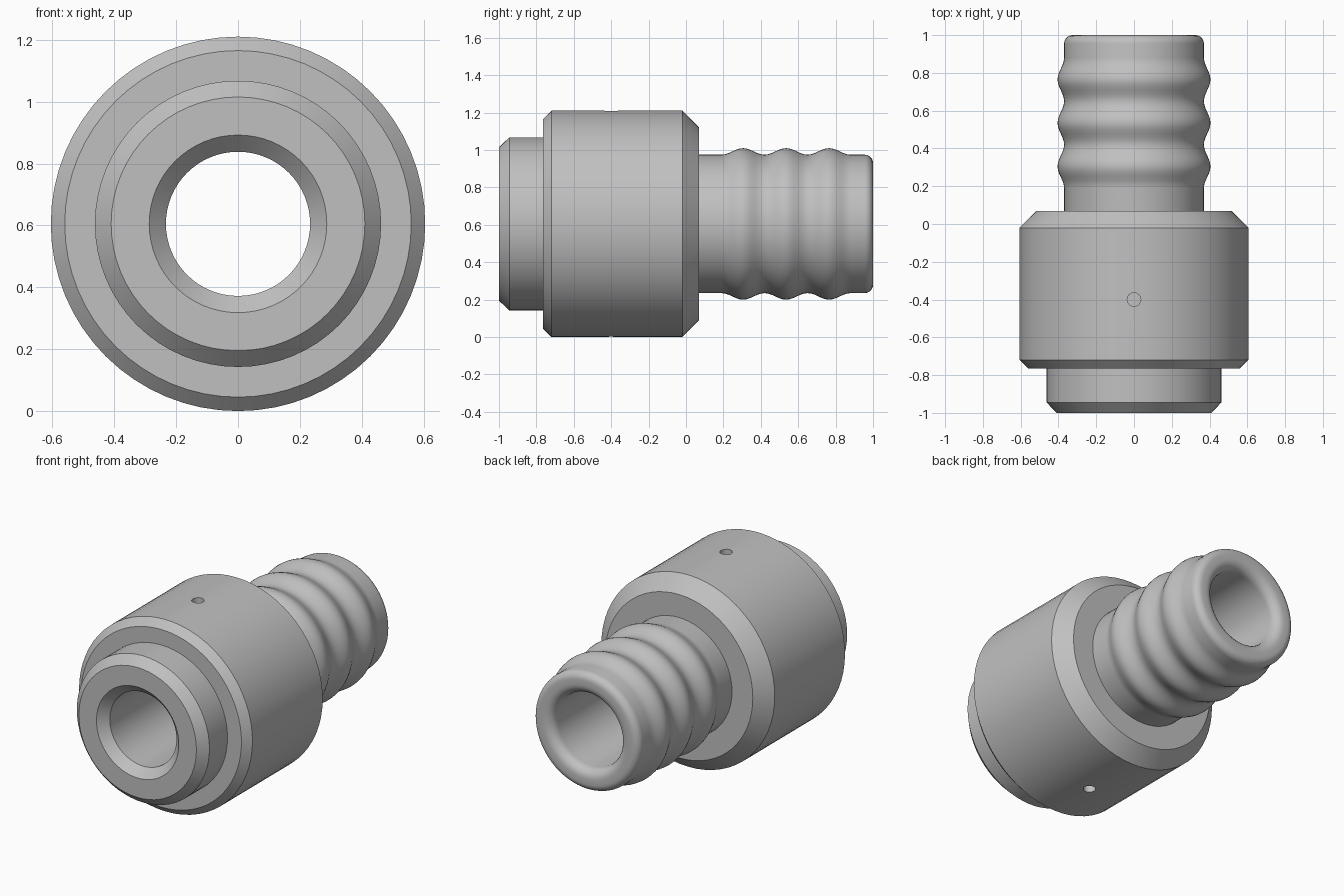
import bpy
import bmesh
import math

AXIS_Z = 0.605
SEGMENTS = 64

cube = bpy.data.objects.get("Cube")
if cube:
    bpy.data.objects.remove(cube, do_unlink=True)

steel = bpy.data.materials.new("grey steel")
steel.use_nodes = True
steel.diffuse_color = (0.53, 0.53, 0.53, 1)
steel.node_tree.nodes["Principled BSDF"].inputs["Base Color"].default_value = steel.diffuse_color


def lathe(name, profile):
    """Spin a closed (radius, y) profile about the lengthwise axis."""
    bm = bmesh.new()
    rings = []
    for i in range(SEGMENTS):
        a = 2 * math.pi * i / SEGMENTS
        rings.append([bm.verts.new((r * math.sin(a), y, AXIS_Z + r * math.cos(a)))
                      for r, y in profile])
    n = len(profile)
    for i, ring in enumerate(rings):
        following = rings[(i + 1) % SEGMENTS]
        for j in range(n):
            k = (j + 1) % n
            bm.faces.new((ring[j], ring[k], following[k], following[j]))
    bmesh.ops.recalc_face_normals(bm, faces=bm.faces)
    mesh = bpy.data.meshes.new(name)
    bm.to_mesh(mesh)
    bm.free()
    obj = bpy.data.objects.new(name, mesh)
    bpy.context.collection.objects.link(obj)
    mesh.materials.append(steel)
    return obj


def activate(obj):
    bpy.ops.object.select_all(action='DESELECT')
    obj.select_set(True)
    bpy.context.view_layer.objects.active = obj


def smooth(obj):
    activate(obj)
    bpy.ops.object.shade_smooth_by_angle(angle=math.radians(30))


def fillet(r, y, radius, start, steps=6):
    """Quarter-round points about (r, y), turning from the start angle."""
    return [(r + radius * math.cos(start + math.pi / 2 * i / steps),
             y + radius * math.sin(start + math.pi / 2 * i / steps))
            for i in range(steps + 1)]


# Hose tube: front collar, plain neck, three rounded ribs, rounded end, bore
BORE, TUBE, PITCH, RIB_START = 0.233, 0.37, 0.23, 0.19
tube = [(BORE, -0.945), (0.287, -1.0), (0.41, -1.0), (0.4625, -0.945),
        (0.4625, -0.72), (TUBE, -0.72)]
for i in range(37):
    t = i / 12
    tube.append((TUBE + 0.0175 * (1 - math.cos(2 * math.pi * t)), RIB_START + PITCH * t))
tube += fillet(TUBE - 0.045, 0.955, 0.045, 0)
tube += fillet(BORE + 0.06, 0.94, 0.06, math.pi / 2)
smooth(lathe("hose_tube", tube))

# Outer sleeve: chamfered at both ends
sleeve = lathe("outer_sleeve", [(0.355, -0.765), (0.56, -0.765), (0.605, -0.72),
                                (0.605, -0.02), (0.515, 0.07), (0.355, 0.07)])

# Blind pin holes in the top and bottom of the sleeve
for side in (1, -1):
    bpy.ops.mesh.primitive_cylinder_add(vertices=24, radius=0.036, depth=0.3,
                                        location=(0, -0.4, AXIS_Z + side * 0.62))
    cutter = bpy.context.object
    cutter.name = "hole_cutter"
    cutter.hide_render = True
    cutter.data.materials.append(steel)
    activate(sleeve)
    cut = sleeve.modifiers.new("pin_hole", 'BOOLEAN')
    cut.operation = 'DIFFERENCE'
    cut.solver = 'EXACT'
    cut.object = cutter
    bpy.ops.object.modifier_apply(modifier=cut.name)
    bpy.data.objects.remove(cutter, do_unlink=True)
smooth(sleeve)
